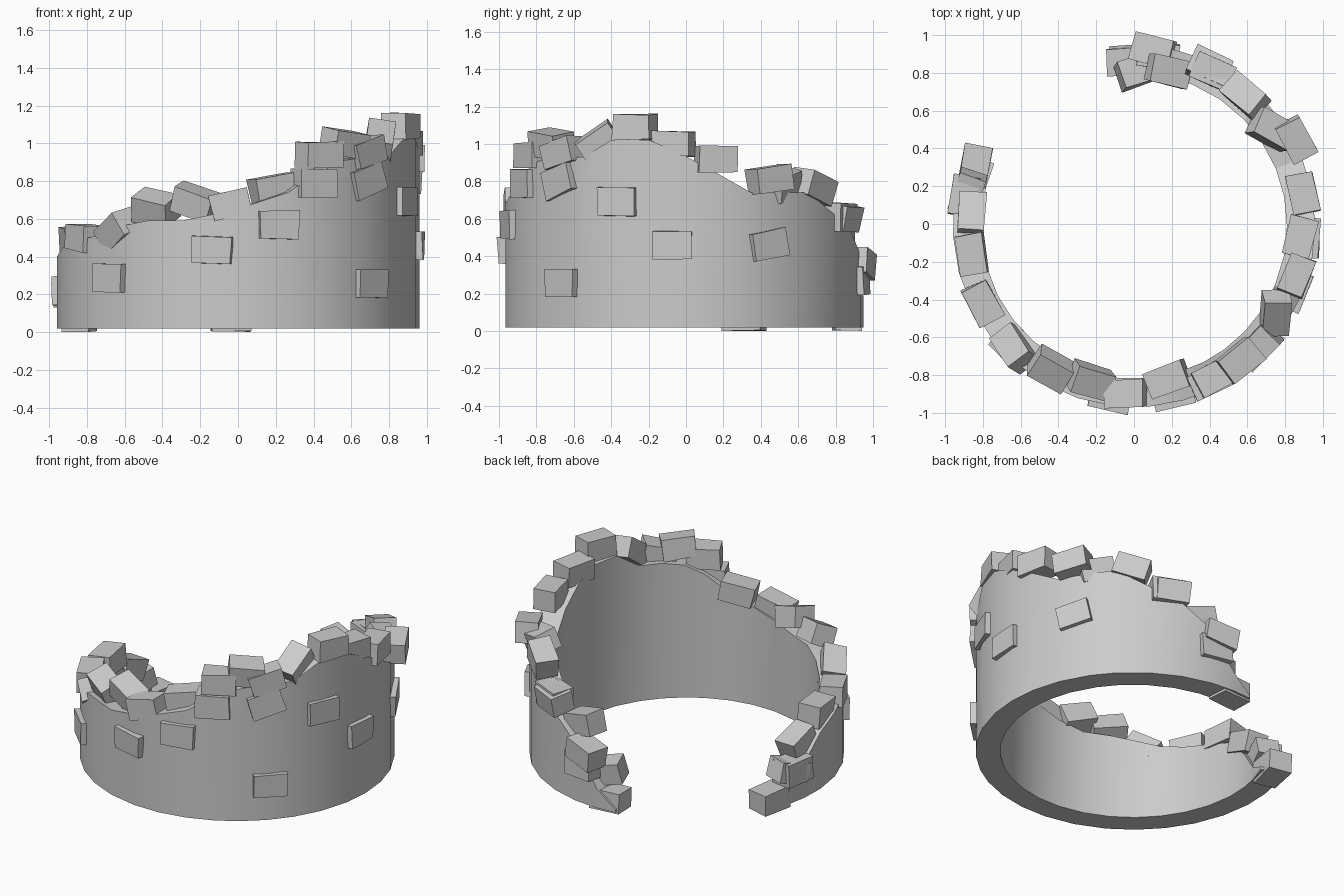
import bpy, bmesh, math, random
from mathutils import Matrix, Vector

if "Cube" in bpy.data.objects:
    bpy.data.objects.remove(bpy.data.objects["Cube"])

random.seed(4)
CY = -0.01
R_OUT, R_IN, BASE = 0.96, 0.81, 0.02

# broken top edge of the wall: (angle in degrees, height)
RIM = [(156, .04), (165, .10), (173, .25), (183, .40), (195, .45), (207, .48),
       (218, .51), (229, .56), (240, .59), (252, .59), (264, .63), (275, .68),
       (286, .74), (297, .85), (306, .91), (316, .93), (326, .93), (337, 1.03),
       (349, 1.02), (360, .94), (371, .84), (382, .74), (394, .74), (404, .74),
       (416, .63), (428, .54), (440, .40), (450, .15), (458, .04)]


def polar(deg, r, z):
    a = math.radians(deg)
    return Vector((r * math.cos(a), r * math.sin(a) + CY, z))


def finish(name, bm):
    bmesh.ops.recalc_face_normals(bm, faces=bm.faces[:])
    me = bpy.data.meshes.new(name)
    bm.to_mesh(me)
    bm.free()
    ob = bpy.data.objects.new(name, me)
    bpy.context.collection.objects.link(ob)
    return ob


# ruined ring wall
bm = bmesh.new()
cols = []
for deg, z in RIM:
    cols.append([bm.verts.new(polar(deg, r, h)) for r, h in
                 ((R_OUT, BASE), (R_OUT, z), (R_IN, z), (R_IN, BASE))])
for a, b in zip(cols, cols[1:]):
    for i in range(4):
        j = (i + 1) % 4
        bm.faces.new((a[i], a[j], b[j], b[i]))
bm.faces.new(cols[0])
bm.faces.new(cols[-1][::-1])
wall = finish("ring_wall", bm)
bpy.context.view_layer.objects.active = wall
wall.select_set(True)
bpy.ops.object.shade_smooth_by_angle(angle=math.radians(30))


def stone(name, pos, yaw, tilt=0, pitch=0, size=(.21, .145, .135)):
    """Slightly irregular block: length along the wall, depth, height."""
    bm = bmesh.new()
    bmesh.ops.create_cube(bm, size=1)
    m = (Matrix.Translation(pos) @ Matrix.Rotation(math.radians(yaw), 4, 'Z')
         @ Matrix.Rotation(math.radians(tilt), 4, 'Y')
         @ Matrix.Rotation(math.radians(pitch), 4, 'X'))
    for v in bm.verts:
        v.co = m @ Vector([c * s + random.uniform(-.005, .005)
                           for c, s in zip(v.co, size)])
    return finish(name, bm)


# loose stones along the rim: x, y, z, yaw offset, tilt, pitch
RIM_STONES = [
    (-.84, .31, .07, 10, 0, 0), (-.88, .17, .22, -8, 15, 0), (-.86, .05, .36, 0, -20, 0),
    (-.86, -.16, .49, 0, 0, 5), (-.80, -.42, .50, 0, 5, 0), (-.63, -.66, .54, -15, -30, 15),
    (-.44, -.77, .66, 0, 10, 25), (-.23, -.83, .69, 0, 20, 15), (-.04, -.90, .68, 5, -13, 0),
    (.18, -.82, .76, 8, -12, 0), (.43, -.81, .94, 0, 0, 0), (.56, -.72, 1.00, 0, 8, 8),
    (.66, -.65, .95, 0, -15, 0), (.75, -.47, 1.01, 25, -35, 10), (.86, -.27, 1.09, -5, 0, 0),
    (.88, -.07, 1.00, -10, 0, 0), (.895, .16, .92, 0, 0, 0), (.86, .45, .81, 0, -8, 0),
    (.73, .50, .79, 25, -15, 15), (.59, .68, .77, 0, 18, 5), (.40, .83, .61, 0, 0, 10),
    (.18, .81, .50, 0, -15, 0), (.10, .92, .36, -8, 10, 0), (.02, .81, .22, 20, -10, 5),
    (-.04, .86, .07, 0, 0, 0)]
for i, (x, y, z, yaw, tilt, pitch) in enumerate(RIM_STONES):
    tangent = math.degrees(math.atan2(y - CY, x)) + 90
    stone(f"rim_stone_{i + 1:02d}", Vector((x, y, z)), tangent + yaw, tilt, pitch)

# stones standing proud of the outer face: angle, height, roll
FACE_STONES = [(170, .22, 0), (225, .285, 0), (262, .435, 2), (283, .57, 0),
               (296, .79, 0), (317, .26, 0), (316, .80, -18), (338, .69, 0),
               (356, .46, 0), (388, .46, -10), (423, .61, 0), (442, .27, 0)]
for i, (deg, z, roll) in enumerate(FACE_STONES):
    stone(f"face_stone_{i + 1:02d}", polar(deg, .915, z),
          deg + 90 + random.uniform(-4, 4), roll, 0, (.21, .14, .15))
